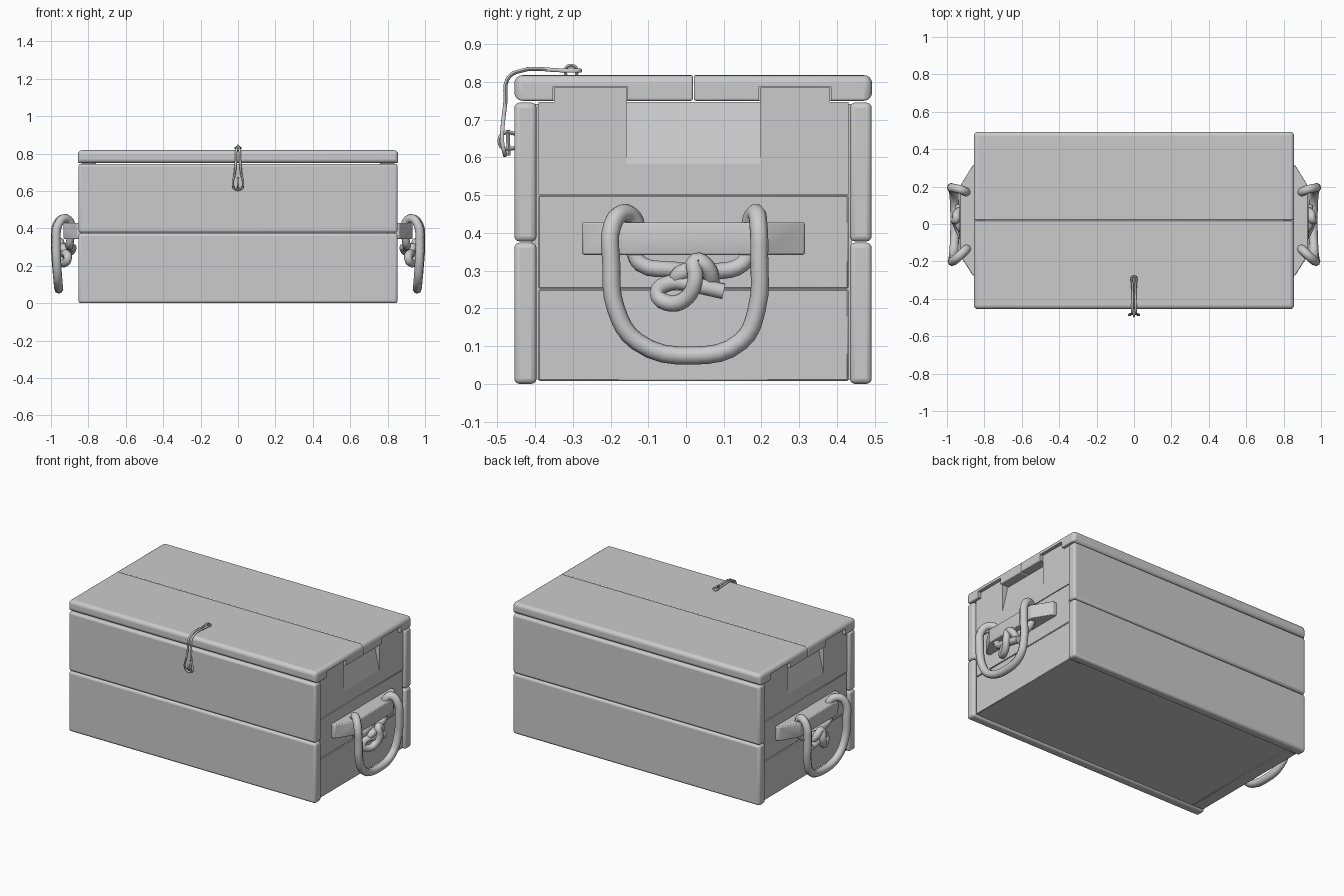
import bpy, bmesh, math
from mathutils import Vector

cube = bpy.data.objects.get("Cube")
if cube:
    bpy.data.objects.remove(cube, do_unlink=True)

# One plain grey for the whole chest
grey = bpy.data.materials.new("plain grey")
grey.use_nodes = True
grey.diffuse_color = (0.6, 0.6, 0.6, 1)
grey.node_tree.nodes["Principled BSDF"].inputs["Base Color"].default_value = grey.diffuse_color


def finish(obj, bevel=0, segments=3, mirror=False, angle=40):
    """Give the part its material, soft edges, smooth shading and mirrored twin."""
    obj.data.materials.append(grey)
    bpy.ops.object.select_all(action="DESELECT")
    obj.select_set(True)
    bpy.context.view_layer.objects.active = obj
    if bevel:
        mod = obj.modifiers.new("soft edges", "BEVEL")
        mod.width, mod.segments, mod.limit_method = bevel, segments, "ANGLE"
    if mirror:
        mod = obj.modifiers.new("other side", "MIRROR")
        mod.use_mirror_merge = False
    bpy.ops.object.shade_smooth_by_angle(angle=math.radians(angle))
    return obj


def prism(name, profile, direction):
    """Extrude a flat profile of 3D points along a direction."""
    bm = bmesh.new()
    face = bm.faces.new([bm.verts.new(p) for p in profile])
    new = bmesh.ops.extrude_face_region(bm, geom=[face])["geom"]
    verts = [v for v in new if isinstance(v, bmesh.types.BMVert)]
    bmesh.ops.translate(bm, verts=verts, vec=Vector(direction))
    bmesh.ops.recalc_face_normals(bm, faces=bm.faces)
    mesh = bpy.data.meshes.new(name)
    bm.to_mesh(mesh)
    bm.free()
    obj = bpy.data.objects.new(name, mesh)
    bpy.context.collection.objects.link(obj)
    return obj


def box(name, x, y, z):
    corners = [(x[0], y[0], z[0]), (x[1], y[0], z[0]), (x[1], y[1], z[0]), (x[0], y[1], z[0])]
    return prism(name, corners, (0, 0, z[1] - z[0]))


def tube(name, points, radius, sides=2, cyclic=False, mirror=False):
    """Sweep a round section along a smooth path."""
    curve = bpy.data.curves.new(name, "CURVE")
    curve.dimensions = "3D"
    curve.bevel_depth, curve.bevel_resolution = radius, sides
    curve.resolution_u, curve.use_fill_caps = 4, True
    spline = curve.splines.new("BEZIER")
    spline.bezier_points.add(len(points) - 1)
    for bp, co in zip(spline.bezier_points, points):
        bp.co = co
        bp.handle_left_type = bp.handle_right_type = "AUTO"
    spline.use_cyclic_u = cyclic
    obj = bpy.data.objects.new(name, curve)
    bpy.context.collection.objects.link(obj)
    bpy.ops.object.select_all(action="DESELECT")
    obj.select_set(True)
    bpy.context.view_layer.objects.active = obj
    bpy.ops.object.convert(target="MESH")
    return finish(bpy.context.object, mirror=mirror, angle=60)


def cut(obj, cutter):
    mod = obj.modifiers.new("cut", "BOOLEAN")
    mod.operation, mod.object, mod.solver = "DIFFERENCE", cutter, "EXACT"
    cutter.hide_render = True
    cutter.hide_set(True)


half = 0.853
end = 0.838
tenons = ((-0.348, -0.157), (0.197, 0.382))

# Inner carcass with the floor
finish(box("carcass", (-0.8, 0.8), (-0.41, 0.44), (0.012, 0.742)))

# Front and back planks, two high
for side, y in (("front", (-0.455, -0.396)), ("back", (0.434, 0.492))):
    for level, z in (("lower", (0.0, 0.374)), ("upper", (0.377, 0.745))):
        finish(box(f"{side}_{level}_plank", (-half, half), y, z), 0.014)

# End boards, three high
boards = (("lower", 0.008, 0.25), ("middle", 0.252, 0.499), ("upper", 0.501, 0.747))
for level, low, high in boards:
    board = box(f"end_{level}_board", (0.76, end), (-0.391, 0.43), (low, high))
    if level == "upper":
        # Sloping finger recess below the lid
        wedge = prism("finger_recess_cutter",
                      [(end, -0.157, 0.583), (end + 0.1, -0.157, 0.583),
                       (end + 0.1, -0.157, 0.8), (end - 0.05, -0.157, 0.8)], (0, 0.354, 0))
        cut(board, wedge)
        cut(bpy.data.objects["carcass"], wedge)
    finish(board, 0 if level == "upper" else 0.003, 1, mirror=True)

# Tenons that rise into the lid
for i, y in enumerate(tenons):
    finish(box(f"tenon_{i + 1}", (0.76, end), y, (0.73, 0.785)), mirror=True)

# Lid planks, notched over the tenons
for name, y, tenon in (("front_lid_plank", (-0.455, 0.018), tenons[0]),
                       ("back_lid_plank", (0.021, 0.493), tenons[1])):
    lid = finish(box(name, (-half - 0.003, half + 0.003), y, (0.75, 0.818)), 0.005)
    # Outer edges are rounder than the middle joint
    outer = y[0] if "front" in name else y[1]
    bm = bmesh.new()
    bm.from_mesh(lid.data)
    edges = [e for e in bm.edges
             if all(abs(v.co.y - outer) < 0.001 for v in e.verts)
             or all(v.co.z > 0.8 for v in e.verts) and abs(e.verts[0].co.x - e.verts[1].co.x) < 0.01]
    bmesh.ops.bevel(bm, geom=edges, offset=0.022, segments=4, profile=0.5, affect="EDGES")
    for f in bm.faces:
        f.smooth = True
    bm.to_mesh(lid.data)
    bm.free()
    for s in (-1, 1):
        xs = sorted((s * 0.75, s * 0.9))
        cut(lid, box("notch_cutter", xs, (tenon[0] - 0.004, tenon[1] + 0.002), (0.7, 0.788)))

# Handle cleats with sloping ends
cleat = [(end - 0.01, -0.275, 0.342), (0.862, -0.275, 0.342), (0.932, -0.165, 0.342),
         (0.932, 0.2, 0.342), (0.862, 0.315, 0.342), (end - 0.01, 0.315, 0.342)]
finish(prism("handle_cleat", cleat, (0, 0, 0.086)), 0.005, 2, mirror=True)

# Rope loops hung through the cleats
loop = [(0.895, -0.135, 0.36), (0.897, -0.135, 0.43), (0.928, -0.165, 0.453), (0.962, -0.195, 0.42),
        (0.972, -0.198, 0.32), (0.968, -0.186, 0.2), (0.962, -0.13, 0.112), (0.958, 0.02, 0.075),
        (0.962, 0.145, 0.112), (0.97, 0.188, 0.2), (0.977, 0.194, 0.34), (0.967, 0.192, 0.42),
        (0.93, 0.185, 0.453), (0.9, 0.172, 0.43), (0.895, 0.17, 0.36)]
tube("rope_loop", loop, 0.024, mirror=True)

# Knot tying the rope under each cleat
knot = [(0.895, -0.14, 0.355), (0.9, -0.12, 0.318), (0.9, -0.03, 0.302), (0.885, 0.04, 0.29),
        (0.915, 0.065, 0.27), (0.948, 0.055, 0.31), (0.95, 0.025, 0.325), (0.962, 0.025, 0.28),
        (0.95, 0.005, 0.232), (0.93, -0.04, 0.213), (0.91, -0.075, 0.24), (0.92, -0.04, 0.268),
        (0.935, 0.02, 0.262), (0.935, 0.1, 0.245)]
tube("rope_knot", knot, 0.022, mirror=True)
tail = [(0.895, 0.17, 0.36), (0.9, 0.15, 0.318), (0.91, 0.08, 0.298), (0.93, 0.03, 0.3),
        (0.935, -0.01, 0.295), (0.915, -0.03, 0.27)]
tube("rope_tail", tail, 0.022, mirror=True)

# Wire hasp bent over the lid's front edge, one half mirrored into a loop
wire = [(0.01, -0.285, 0.83), (0.009, -0.32, 0.83), (0.009, -0.45, 0.826), (0.01, -0.474, 0.805),
        (0.012, -0.478, 0.75), (0.018, -0.485, 0.69), (0.027, -0.487, 0.64), (0.018, -0.481, 0.612)]
wire += [(-x, y, z) for x, y, z in reversed(wire)]
tube("hasp_wire", wire, 0.006, 1, cyclic=True)

# Staples that hold the hasp
tube("lid_staple", [(0, -0.318, 0.81), (0, -0.317, 0.838), (0, -0.305, 0.843),
                    (0, -0.292, 0.838), (0, -0.291, 0.81)], 0.005, 1)
tube("front_staple", [(0, -0.445, 0.662), (0, -0.485, 0.663), (0, -0.494, 0.645),
                      (0, -0.485, 0.625), (0, -0.445, 0.626)], 0.006, 1)
# Small toggle peg through the lower staple
tube("toggle_peg", [(0, -0.472, 0.672), (0, -0.47, 0.605)], 0.006, 1)
